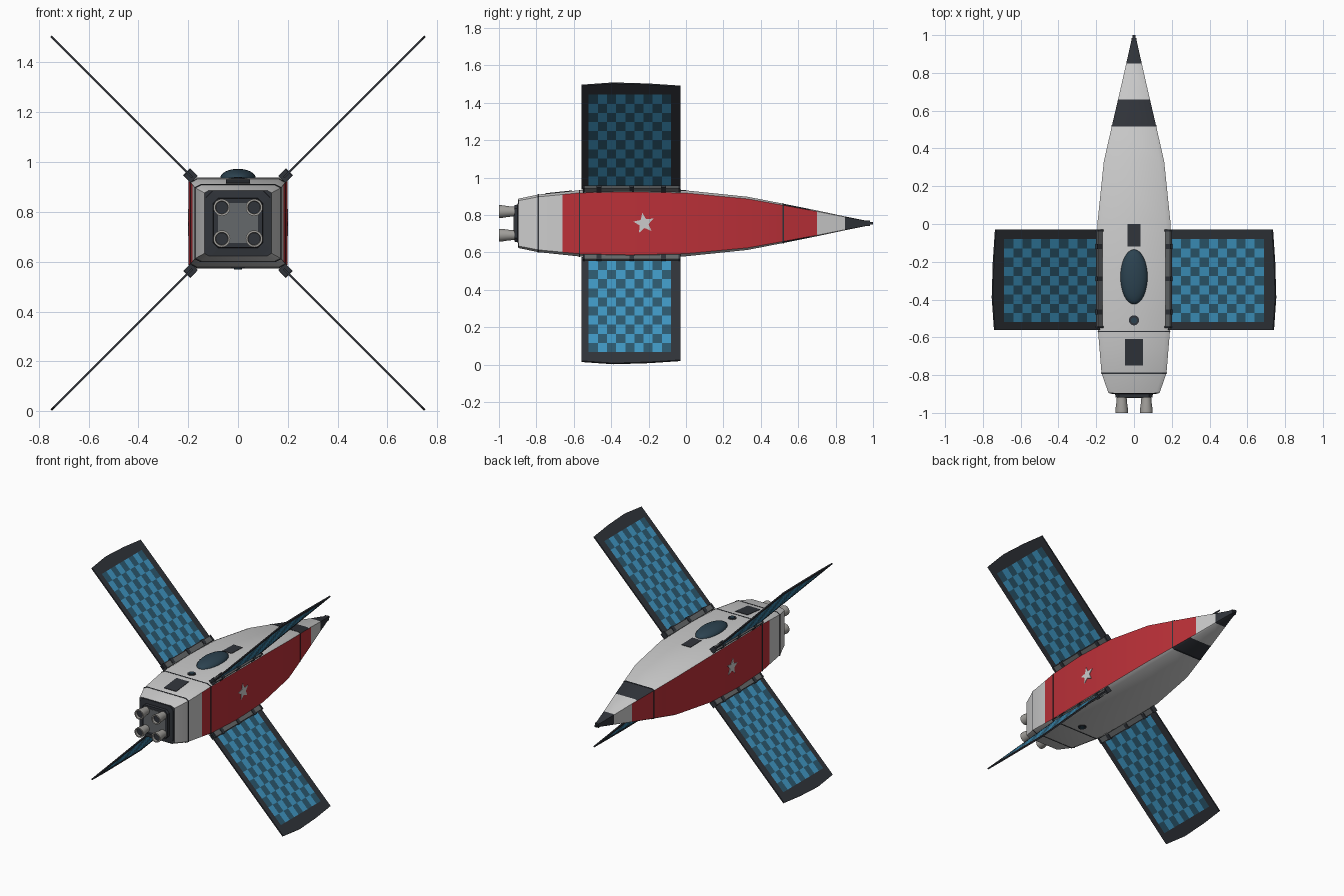
import bpy, bmesh
from math import pi, sin, cos, radians
from mathutils import Matrix, Vector

if "Cube" in bpy.data.objects:
    bpy.data.objects.remove(bpy.data.objects["Cube"])

CZ = 0.755  # height of the ship's long axis


def mat(name, r, g, b):
    m = bpy.data.materials.new(name)
    m.diffuse_color = (r, g, b, 1)
    m.use_nodes = True
    m.node_tree.nodes["Principled BSDF"].inputs["Base Color"].default_value = m.diffuse_color
    return m


WHITE = mat("hull_white", .62, .62, .61)
RED = mat("panel_red", .5, .03, .04)
DARK = mat("dark_trim", .03, .034, .042)
LIGHT = mat("cell_light", .05, .31, .55)
DEEP = mat("cell_deep", .025, .1, .16)
METAL = mat("metal", .36, .35, .33)
GLASS = mat("canopy_glass", .025, .055, .08)
GREY = mat("hinge_grey", .13, .14, .145)


def make(name, verts, faces, mats, ids=None, smooth=False):
    me = bpy.data.meshes.new(name)
    me.from_pydata([tuple(v) for v in verts], [], faces)
    for m in mats:
        me.materials.append(m)
    for i, p in enumerate(me.polygons):
        p.material_index = ids[i] if ids else 0
    bm = bmesh.new()
    bm.from_mesh(me)
    bmesh.ops.recalc_face_normals(bm, faces=bm.faces)
    bm.to_mesh(me)
    bm.free()
    ob = bpy.data.objects.new(name, me)
    bpy.context.collection.objects.link(ob)
    if smooth:
        bpy.ops.object.select_all(action='DESELECT')
        bpy.context.view_layer.objects.active = ob
        ob.select_set(True)
        bpy.ops.object.shade_smooth_by_angle(angle=radians(30))
    return ob


def loft(rings, closed=False):
    n, k = len(rings[0]), len(rings)
    faces = [(r*n+i, r*n+(i+1) % n, (r+1) % k*n+(i+1) % n, (r+1) % k*n+i)
             for r in range(k if closed else k-1) for i in range(n)]
    if not closed:
        faces += [tuple(range(n)), tuple(range((k-1)*n, k*n))]
    return [v for r in rings for v in r], faces


def box(name, x, y, z, m, xf=Matrix()):
    rings = [[xf @ Vector((a, b, c)) for a, b in
              ((x[0], y[0]), (x[1], y[0]), (x[1], y[1]), (x[0], y[1]))] for c in z]
    return make(name, *loft(rings), [m])


def prism(name, outline, z, m, xf=Matrix()):
    return make(name, *loft([[xf @ Vector((a, b, c)) for a, b in outline] for c in z]), [m])


def circle(r, n=20, ry=None):
    return [(r*cos(2*pi*i/n), (ry or r)*sin(2*pi*i/n)) for i in range(n)]


# Hull: lofted chamfered-square sections (y, half width, half height)
PROFILE = [(-.895, .135, .132), (-.79, .172, .154), (-.57, .19, .177), (-.3, .199, .183),
           (0, .194, .176), (.33, .16, .142), (.52, .117, .105), (.7, .075, .069),
           (.85, .041, .037), (.975, .013, .012)]


def size(y):
    for a, b in zip(PROFILE, PROFILE[1:]):
        if y <= b[0]:
            t = (y-a[0])/(b[0]-a[0])
            return a[1]+t*(b[1]-a[1]), a[2]+t*(b[2]-a[2])


def section(y, grow=0):
    w, h = size(y)
    w, h = w+grow, h+grow
    a, b = w*.86, h*.92
    return [(x, y, CZ+z) for x, z in ((w, -b), (w, b), (a, h), (-a, h),
                                      (-w, b), (-w, -b), (-a, -h), (a, -h))]


ys = sorted([p[0] for p in PROFILE] + [-.66, .66])
verts, faces = loft([section(y) for y in ys])
ids = []
for y0, y1 in zip(ys, ys[1:]):
    mid = (y0+y1)/2
    for i in range(8):
        if mid > .85:
            ids.append(2)
        elif i in (0, 4) and -.66 < mid < .7:
            ids.append(1)
        else:
            ids.append(2 if .52 < mid < .66 else 0)
make("hull", verts, faces, [WHITE, RED, DARK], ids+[2, 2], True)

# Seam bands around the hull
for y in (-.79, -.57, .52):
    make("hull_seam", *loft([section(y-.003, .002), section(y+.003, .002)]), [DARK])

# Nose tip
box("nose_tip", (-.014, .014), (.965, .985), (CZ-.014, CZ+.014), DARK)
box("nose_probe", (-.007, .007), (.985, 1), (CZ-.007, CZ+.007), DARK)

# Engine plate, tapering backwards
def square(s, y, c=.2):
    k = s*(1-c)
    return [(x, y, CZ+z) for x, z in ((s, -k), (s, k), (k, s), (-k, s),
                                      (-s, k), (-s, -k), (-k, -s), (k, -s))]
make("engine_plate", *loft([square(.13, -.89), square(.128, -.898),
                            square(.1, -.9), square(.098, -.918)]), [DARK])
make("engine_inset", *loft([square(.082, -.91), square(.08, -.921)]), [GREY])

# Four hollow nozzles
for sx in (-1, 1):
    for sz in (-1, 1):
        rings = [[(sx*.065+x, y, CZ+sz*.063+z) for x, z in circle(r)]
                 for y, r in ((-.915, .026), (-.945, .028), (-.985, .034), (-1, .034),
                              (-1, .026), (-.94, .02))]
        make("nozzle", *loft(rings), [METAL], smooth=True)
        rings = [[(sx*.065+x, y, CZ+sz*.063+z) for x, z in circle(.025)] for y in (-.982, -.984)]
        make("nozzle_throat", *loft(rings), [DARK])

# Canopy blister on top
bm = bmesh.new()
bmesh.ops.create_uvsphere(bm, u_segments=32, v_segments=16, radius=1,
                          matrix=Matrix.Translation((0, -.28, CZ+.18)) @ Matrix.Diagonal((.072, .145, .038, 1)))
me = bpy.data.meshes.new("canopy")
bm.to_mesh(me)
bm.free()
me.materials.append(GLASS)
me.shade_smooth()
bpy.context.collection.objects.link(bpy.data.objects.new("canopy", me))

# Hatches lying on the sloping top surface
for name, w, y0, y1 in (("front_hatch", .035, -.12, 0), ("rear_hatch", .048, -.75, -.61)):
    side = lambda x: [(x, y, CZ+size(y)[1]+d) for y, d in ((y0, -.01), (y1, -.01), (y1, .003), (y0, .003))]
    make(name, *loft([side(-w), side(w)]), [DARK])

# Round ports on all four sides, stars on the two red sides
star = [((.058 if i % 2 == 0 else .025)*cos(pi/2+.15+i*pi/5),
         (.058 if i % 2 == 0 else .025)*sin(pi/2+.15+i*pi/5)) for i in range(10)]
for k in range(4):
    turn = Matrix.Translation((0, 0, CZ)) @ Matrix.Rotation(k*pi/2, 4, 'Y')
    d = size(-.51)[k % 2 == 1 and 0 or 1]
    at = turn @ Matrix.Translation((0, -.51, d))
    prism("port_rim", circle(.027), (-.01, .004), DARK, at)
    prism("port_lens", circle(.016), (0, .007), GLASS, at)
for s in (-1, 1):
    axes = Matrix(((0, 0, s, s*size(-.225)[0]), (1, 0, 0, -.225), (0, 1, 0, CZ), (0, 0, 0, 1)))
    prism("side_star", star, (-.005, .003), WHITE, axes)

# Four solar wings on the diagonals, with hinges
NR, NC = 10, 9
R0, R1, Y0, Y1 = .29, .978, -.52, -.08
for k in range(4):
    xf = Matrix.Translation((0, 0, CZ)) @ Matrix.Rotation(pi/4+k*pi/2, 4, 'Y')
    outline = [(.26, -.56), (1.044, -.56), (1.061, -.39), (1.053, -.2), (1.037, -.03), (.26, -.03)]
    prism("wing_frame", outline, (-.0045, .0045), DARK, xf)
    for s in (-1, 1):
        v = [xf @ Vector((R0+(R1-R0)*i/NR, Y0+(Y1-Y0)*j/NC, s*.0055))
             for i in range(NR+1) for j in range(NC+1)]
        quads, ids = [], []
        for i in range(NR):
            for j in range(NC):
                a = i*(NC+1)+j
                q = (a, a+1, a+NC+2, a+NC+1)
                quads.append(q)
                ids.append((i+j) % 2)
        make("solar_cells", v, quads, [LIGHT, DEEP], ids)
    box("wing_hinge", (.25, .285), (-.545, -.035), (-.016, .016), GREY, xf)
    for y in (-.545, -.035):
        box("hinge_end", (.248, .288), (y-.006, y+.006), (-.019, .019), DARK, xf)
    for y in (-.465, -.29, -.12):
        box("hinge_knuckle", (.255, .292), (y-.013, y+.013), (-.02, .02), DARK, xf)
